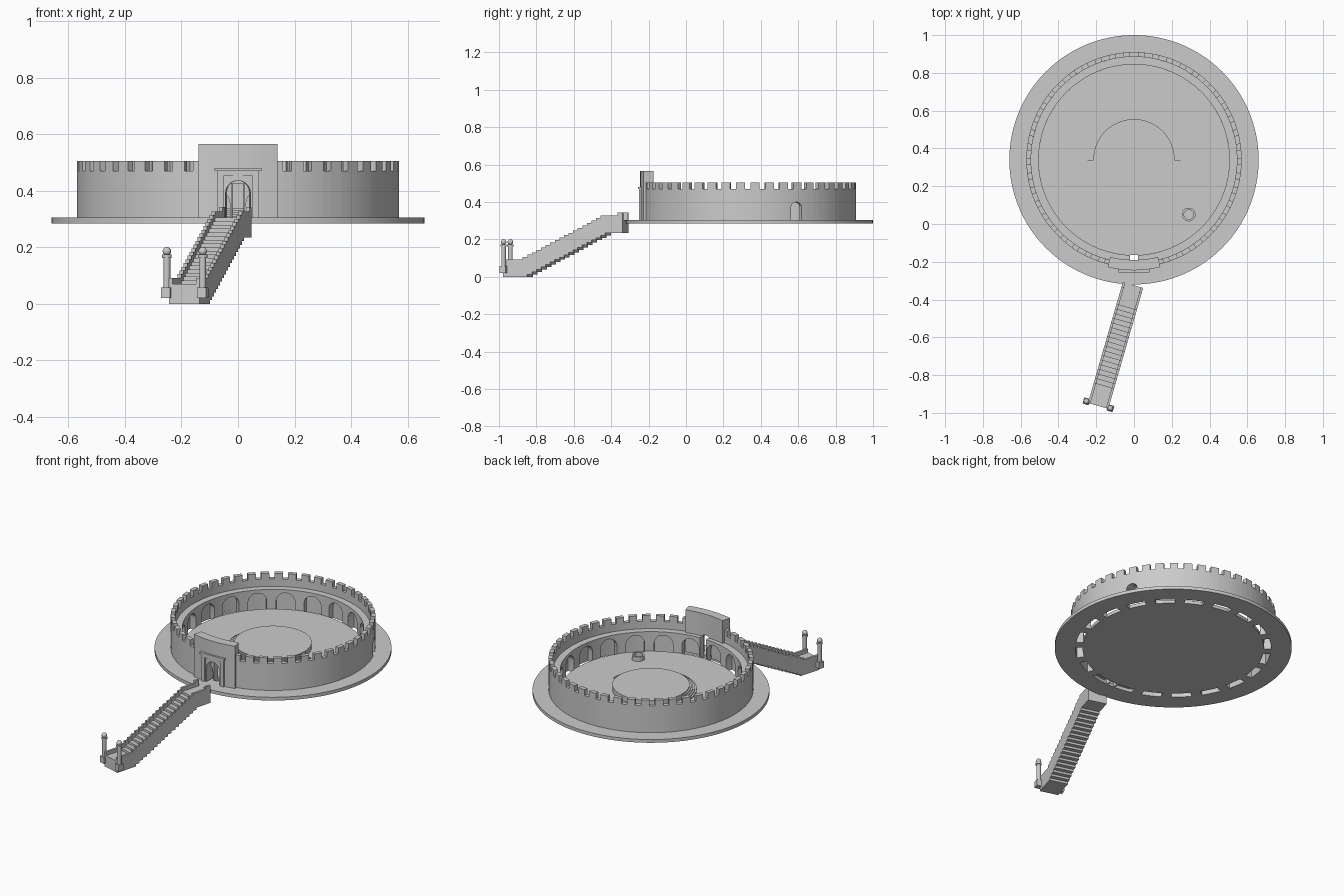
import bpy, bmesh, math
from mathutils import Matrix, Vector

if "Cube" in bpy.data.objects:
    bpy.data.objects.remove(bpy.data.objects["Cube"])

C = Vector((0, 0.34, 0))          # centre of the round court
FLOOR, UNDER = 0.305, 0.285
GATE = 270


def finish(name, bm, mat=None, smooth=True):
    bmesh.ops.remove_doubles(bm, verts=bm.verts, dist=1e-5)
    bmesh.ops.recalc_face_normals(bm, faces=bm.faces)
    if mat:
        bm.transform(mat)
    me = bpy.data.meshes.new(name)
    bm.to_mesh(me)
    bm.free()
    ob = bpy.data.objects.new(name, me)
    bpy.context.collection.objects.link(ob)
    if smooth:
        bpy.ops.object.select_all(action='DESELECT')
        ob.select_set(True)
        bpy.context.view_layer.objects.active = ob
        bpy.ops.object.shade_smooth_by_angle(angle=math.radians(30))
    return ob


def ring_wall(name, r0, r1, zb, zt, a0=0, a1=360, breaks=(), closed=False, centre=C):
    """Curved wall between two radii; zb and zt give bottom and top height at an angle."""
    n = max(2, round((a1 - a0) / 3))
    angles = {round(a0 + (a1 - a0) * i / n, 4) for i in range(n + 1)}
    angles |= {round(a, 4) for a in breaks if a0 < a < a1}
    e, pts = 1e-3, []
    for a in sorted(angles):
        lo, hi = max(a - e, a0), min(a + e, a1)
        p, q = (zb(lo), zt(lo)), (zb(hi), zt(hi))
        pts.append((a, *p))
        if abs(p[0] - q[0]) > 0.004 or abs(p[1] - q[1]) > 0.004:
            pts.append((a, *q))
    bm = bmesh.new()
    cols = []
    for a, b, t in pts:
        c, s = math.cos(math.radians(a)), math.sin(math.radians(a))
        cols.append([bm.verts.new(centre + Vector((r * c, r * s, z)))
                     for r, z in ((r0, b), (r1, b), (r1, t), (r0, t))])
    for i in range(len(cols) - 1):
        u, v = cols[i], cols[i + 1]
        jump = pts[i][0] == pts[i + 1][0]
        for k in range(4):
            j = (k + 1) % 4
            if jump and (k in (1, 3) or (u[k].co - v[k].co).length < 1e-5):
                continue
            bm.faces.new((u[k], u[j], v[j], v[k]))
    if not closed:
        bm.faces.new(cols[0])
        bm.faces.new(cols[-1])
    return finish(name, bm)


def arch(a, mid, half, base, spring, rise):
    d = (a - mid) / half
    return spring + rise * math.sqrt(1 - d * d) if abs(d) < 1 else base


def arch_breaks(mid, half):
    return [mid - half * math.cos(math.pi * i / 10) for i in range(11)]


def const(v):
    return lambda a: v


def cylinder(name, r, z0, z1, centre, seg=128, mat=None):
    bm = bmesh.new()
    bmesh.ops.create_cone(bm, cap_ends=True, segments=seg, radius1=r, radius2=r, depth=z1 - z0,
                          matrix=Matrix.Translation((centre[0], centre[1], (z0 + z1) / 2)))
    return finish(name, bm, mat)


def box(name, x, y, z, mat=None):
    bm = bmesh.new()
    bmesh.ops.create_cube(bm, size=1)
    for v in bm.verts:
        v.co = [lo + (hi - lo) * (c + 0.5) for c, (lo, hi) in zip(v.co, (x, y, z))]
    return finish(name, bm, mat, False)


# Terrace ring and inner floor
ring_wall("terrace", 0.545, 0.66, const(UNDER), const(FLOOR), closed=True)
cylinder("court_floor", 0.505, UNDER, FLOOR, C)

# Outer wall with battlements and a side door
HALF = 13.8
start, end, N = GATE - 360 + HALF, GATE - HALF, 42
step = (end - start) / N


def battlement(a):
    t = ((a - start) / step) % 1
    return 0.47 if 0.3 < t < 0.7 else 0.505


marks = [start + step * (i + f) for i in range(N) for f in (0.3, 0.7)]
ring_wall("outer_wall", 0.545, 0.57, lambda a: arch(a, 26, 3.2, FLOOR, 0.37, 0.03), battlement,
          start, end, marks + arch_breaks(26, 3.2))

# Inner arcade carrying the wall walk, split at the gate
mids = [-81 + 18 * i for i in range(20)]


def arcade_bottom(a):
    m = min(mids, key=lambda q: abs(q - a))
    return arch(a, m, 6, UNDER, 0.355, 0.05)


ring_wall("arcade", 0.505, 0.545, arcade_bottom, const(0.425), -90 + 2.27, 270 - 2.27,
          [b for m in mids for b in arch_breaks(m, 6)])

# Gatehouse with arched doorway and frame
ring_wall("gatehouse", 0.53, 0.585, lambda a: arch(a, GATE, 4.3, FLOOR, 0.392, 0.044), const(0.565),
          GATE - HALF, GATE + HALF, arch_breaks(GATE, 4.3))
for s, side in ((-1, "left"), (1, "right")):
    box(side + "_door_pilaster", sorted((s * 0.052, s * 0.075)), (-0.25, -0.232), (FLOOR, 0.465))
box("door_lintel", (-0.075, 0.075), (-0.25, -0.232), (0.452, 0.47))
box("door_cornice", (-0.083, 0.083), (-0.256, -0.232), (0.47, 0.481))

# Round stage: sheer at the back, curved steps in front
cylinder("stage", 0.215, FLOOR, 0.337, C)
for i in range(4):
    ring_wall(f"stage_step_{i + 1}", 0.215 + 0.01 * i, 0.225 + 0.01 * i, const(FLOOR),
              const(FLOOR + 0.032 * (4 - i) / 5), 180, 360)

# Well
ring_wall("well", 0.025, 0.036, const(FLOOR), const(0.332), closed=True, centre=Vector((0.29, 0.05, 0)))

# Staircase: local x across, y along the flight
M = Matrix.Translation((-0.19, -0.963, 0)) @ Matrix.Rotation(math.radians(-16.1), 4, 'Z')
L, S0, STEPS, RUN, Z0 = 0.666, 0.13, 18, 0.0255, 0.07
RISE = (FLOOR - Z0) / STEPS


def flight(name, x0, x1, lift, post=0):
    top, bottom = [(0, Z0 + lift)], [(0, 0)]
    for i in range(STEPS):
        y, z = S0 - 0.02 + i * RUN, Z0 + i * RISE
        top += [(y, z + lift), (y, z + RISE + lift)]
        if z + RISE - 0.07 > 0:
            bottom += [(y + 0.025, max(0, z - 0.07)), (y + 0.025, z + RISE - 0.07)]
    if post:
        top += [(L - 0.03, FLOOR + lift), (L - 0.03, FLOOR + lift + post)]
    top.append((L, FLOOR + lift + post))
    bottom.append((L, FLOOR - 0.07))
    pts = []
    for p in top + bottom[::-1]:
        if p not in pts:
            pts.append(p)
    bm = bmesh.new()
    f = bm.faces.new([bm.verts.new((x0, y, z)) for y, z in pts])
    ext = bmesh.ops.extrude_face_region(bm, geom=[f])
    bmesh.ops.translate(bm, vec=(x1 - x0, 0, 0),
                        verts=[v for v in ext["geom"] if isinstance(v, bmesh.types.BMVert)])
    finish(name, bm, M, False)


flight("stair_flight", -0.043, 0.043, 0)
for s, side in ((-1, "left"), (1, "right")):
    x0, x1 = sorted((s * 0.043, s * 0.056))
    flight(side + "_stair_parapet", x0, x1, 0.022, 0.016)
    # Lamp posts at the foot
    px, py = s * 0.066, 0.006
    box(side + "_post_base", (px - 0.017, px + 0.017), (py - 0.017, py + 0.017), (0.02, 0.058), M)
    cylinder(side + "_post_shaft", 0.012, 0.058, 0.165, (px, py), 24, M)
    cylinder(side + "_post_collar", 0.017, 0.163, 0.174, (px, py), 24, M)
    bm = bmesh.new()
    bmesh.ops.create_uvsphere(bm, u_segments=24, v_segments=12, radius=0.015,
                              matrix=Matrix.Translation((px, py, 0.186)))
    finish(side + "_post_ball", bm, M)
